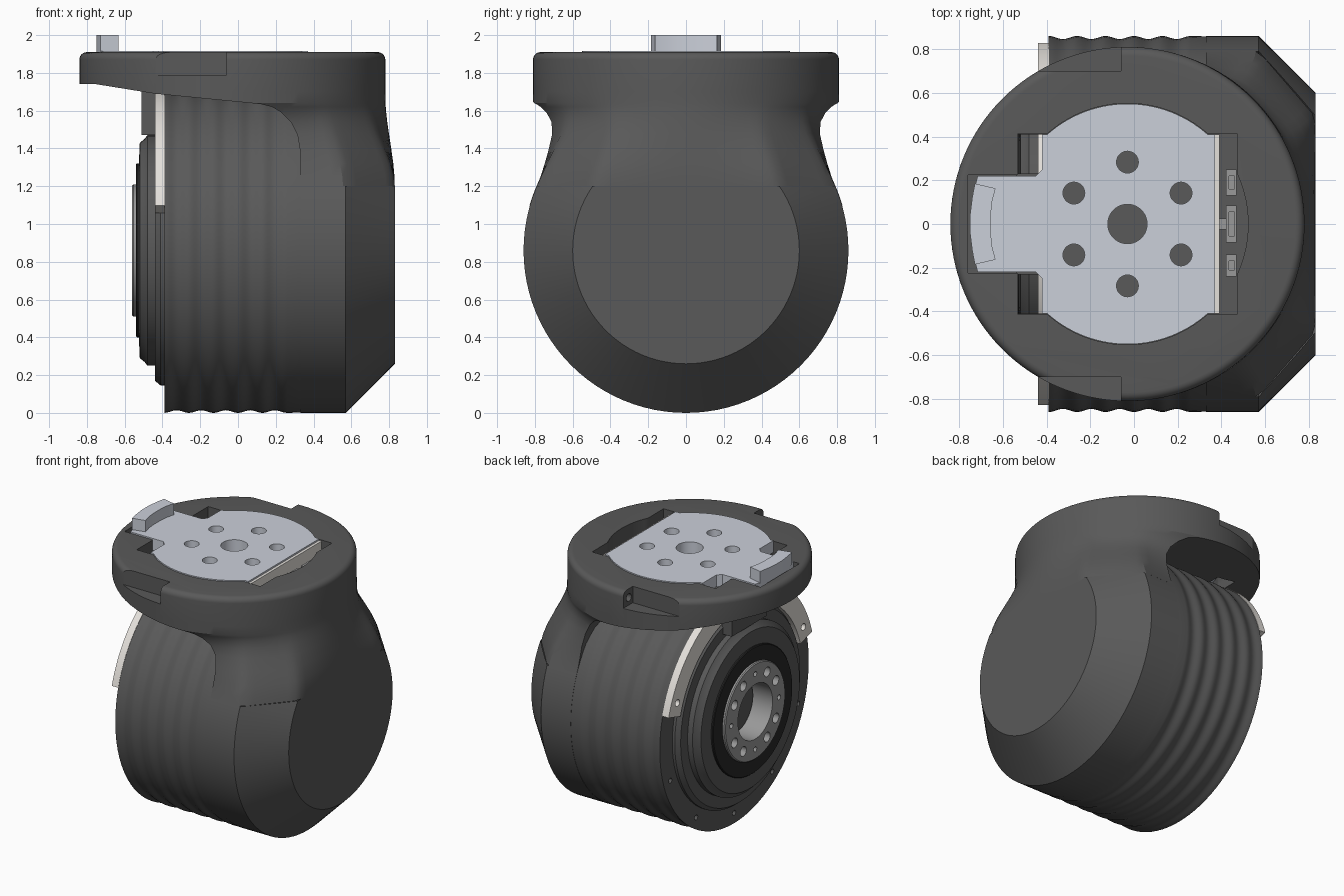
import bpy, bmesh, math
from math import sin, cos, pi, radians

if "Cube" in bpy.data.objects:
    bpy.data.objects.remove(bpy.data.objects["Cube"])

CZ = 0.86      # height of the drum axis
CX = -0.03     # centre of the vertical collar


def material(name, rgb):
    m = bpy.data.materials.new(name)
    m.diffuse_color = (*rgb, 1)
    m.use_nodes = True
    m.node_tree.nodes["Principled BSDF"].inputs["Base Color"].default_value = m.diffuse_color
    return m


DARK = material("dark_grey", (0.10, 0.10, 0.10))
BLACK = material("black", (0.02, 0.02, 0.02))
STEEL = material("pale_steel", (0.60, 0.63, 0.70))
GREY = material("mid_grey", (0.32, 0.32, 0.32))
CREAM = material("warm_white", (0.78, 0.75, 0.71))


def finish(name, bm, mat):
    bmesh.ops.remove_doubles(bm, verts=bm.verts, dist=1e-5)
    bmesh.ops.recalc_face_normals(bm, faces=bm.faces)
    me = bpy.data.meshes.new(name)
    bm.to_mesh(me)
    bm.free()
    ob = bpy.data.objects.new(name, me)
    bpy.context.collection.objects.link(ob)
    me.materials.append(mat)
    return ob


def loft(bm, rings, wrap=False):
    vs = [[bm.verts.new(p) for p in r] for r in rings]
    n = len(vs[0])
    for a, b in zip(vs, vs[1:] + vs[:1] if wrap else vs[1:]):
        for i in range(n):
            bm.faces.new((a[i], a[(i + 1) % n], b[(i + 1) % n], b[i]))
    return vs


def revolve(name, profile, mat, ring=False, n=96, keep_below=None):
    # profile of (x, radius) turned about the drum axis
    bm = bmesh.new()
    rings = [[(x, r * cos(2 * pi * i / n), CZ + r * sin(2 * pi * i / n)) for i in range(n)]
             for x, r in profile]
    vs = loft(bm, rings, ring)
    if not ring:
        for v in (vs[0], vs[-1]):
            bm.faces.new(v)
    if keep_below:
        bm.faces.ensure_lookup_table()
        bmesh.ops.bisect_plane(bm, geom=bm.verts[:] + bm.edges[:] + bm.faces[:],
                               plane_co=(0, 0, keep_below), plane_no=(0, 0, 1), clear_outer=True)
    return finish(name, bm, mat)


def prism(name, pts, axis, a, b, mat=DARK):
    # flat outline pushed along one axis from a to b
    place = {"x": lambda p, h: (h, p[0], p[1]), "y": lambda p, h: (p[0], h, p[1]),
             "z": lambda p, h: (p[0], p[1], h)}[axis]
    bm = bmesh.new()
    vs = loft(bm, [[place(p, h) for p in pts] for h in (a, b)])
    for v in vs:
        bm.faces.new(v)
    return finish(name, bm, mat)


def box(name, x0, x1, y0, y1, z0, z1, mat=DARK):
    return prism(name, [(x0, y0), (x1, y0), (x1, y1), (x0, y1)], "z", z0, z1, mat)


def disc(cx, cy, r, n=24):
    return [(cx + r * cos(2 * pi * i / n), cy + r * sin(2 * pi * i / n)) for i in range(n)]


def cut(ob, *cutters):
    for c in cutters:
        m = ob.modifiers.new("cut", "BOOLEAN")
        m.operation, m.solver, m.object = "DIFFERENCE", "EXACT", c
        bpy.context.view_layer.objects.active = ob
        bpy.ops.object.modifier_apply(modifier=m.name)
        bpy.data.objects.remove(c)


def axial_holes(ob, radius, spots, a, b):
    # holes along x at (angle, size) spots on a bolt circle
    for deg, r in spots:
        t = radians(deg)
        cut(ob, prism("hole", disc(radius * cos(t), CZ + radius * sin(t), r), "x", a, b))


# ribbed drum and chamfered rear cap
ribs = [(-0.39 + 0.65 * i / 50, 0.86 - 0.014 * sin(pi * i / 10) ** 2) for i in range(51)]
drum = revolve("ribbed_drum", ribs + [(0.34, 0.858)], DARK)
axial_holes(drum, 0.785, [(a, 0.018) for a in (200, 236, 270, 304, 340)], -0.5, -0.34)
revolve("rear_cap", [(0.33, 0.86), (0.57, 0.86), (0.83, 0.60), (0.83, 0.001)], DARK, keep_below=1.2)

# neck blending the drum outline into the round collar
N = 128


def neck_ring(z, t, k, inset=0.0):
    pts = []
    for i in range(N):
        f = 2 * pi * i / N
        c, s = cos(f), abs(sin(f))
        d = 0.81
        if c > 1e-6:
            d = min(0.86 / c, 0.79 / max(s, 1e-6), 0.3854 / (0.30 * c + 0.26 * s))
        r = d + (0.81 - d) * t - inset
        pts.append((CX + r * c, k * r * sin(f), z))
    return pts


waist = [(1.2, 1), (1.25, .977), (1.32, .957), (1.40, .944), (1.48, .935),
         (1.54, .940), (1.59, .960), (1.62, .983), (1.64, 1), (1.70, 1)]
rings = []
for z, k in waist:
    u = min(1, (z - 1.2) / 0.48)
    rings.append(neck_ring(z, u * u * (3 - 2 * u), k))
for i in range(7):
    a = pi / 2 * i / 6
    rings.append(neck_ring(1.87 + 0.04 * sin(a), 1, 1, 0.04 * (1 - cos(a))))
bm = bmesh.new()
vs = loft(bm, rings)
bm.faces.new(vs[0])
bm.faces.new(vs[-1])
housing = finish("neck_and_collar", bm, DARK)

# side opening under the collar, deck recess, side pockets
arch = [(-1, 1.1), (-1, 1.74), (-0.75, 1.74), (-0.44, 1.69), (0.12, 1.635), (0.18, 1.62),
        (0.23, 1.59), (0.28, 1.54), (0.315, 1.47), (0.33, 1.38), (0.33, 1.1)]
cut(housing,
    prism("arch", arch, "y", -1, 1),
    box("deck_recess", -0.53, 0.47, -0.413, 0.413, 1.76, 2),
    prism("round_recess", disc(CX, 0, 0.552, 96), "z", 1.765, 2),
    box("tab_slot", -0.76, -0.5, -0.225, 0.225, 1.84, 2),
    box("front_slot_a", -0.53, -0.38, 0.23, 0.41, 1.5, 1.8),
    box("front_slot_b", -0.53, -0.38, -0.41, -0.23, 1.5, 1.8))
for s in (-1, 1):
    y0, y1 = sorted((0.70 * s, 0.95 * s))
    cut(housing, box("pocket", -0.6, -0.06, y0, y1, 1.79, 2),
        prism("screw_hole", disc(0.745 * s, 1.845, 0.028), "x", -0.1, 0.02))

# mounting plate with tab
arc = [(CX + 0.55 * cos(radians(a)), 0.55 * sin(radians(a))) for a in range(48, 133, 3)]
half = [(0.37, 0.409)] + arc + [(-0.42, 0.409), (-0.42, 0.25), (-0.45, 0.22), (-0.715, 0.22),
                                (-0.735, 0.14), (-0.747, 0.06)]
plate = prism("mounting_plate", half + [(x, -y) for x, y in reversed(half)], "z", 1.83, 1.917, STEEL)
cut(plate, prism("hole", disc(CX, 0, 0.09, 40), "z", 1.7, 2))
for i in range(6):
    a = radians(30 + 60 * i)
    cut(plate, prism("hole", disc(CX + 0.283 * cos(a), 0.283 * sin(a), 0.05, 32), "z", 1.7, 2))
hook = [(-0.728, 0.185), (-0.74, 0.12), (-0.75, 0.04)]
inner = [(-0.655, -0.04), (-0.65, -0.10), (-0.633, -0.163)]
prism("plate_hook", hook + [(x, -y) for x, y in reversed(hook)] +
      list(reversed(inner)) + [(x, -y) for x, y in inner], "z", 1.91, 2.0, STEEL)
box("plate_edge_strip", 0.37, 0.39, -0.41, 0.41, 1.79, 1.905, CREAM)

# connectors in the deck slot
for i, (y0, y1) in enumerate([(0.13, 0.25), (-0.085, 0.085), (-0.24, -0.14)]):
    c = box(f"connector_{i + 1}", 0.42, 0.468, y0, y1, 1.75, 1.84, GREY)
    cut(c, box("socket", 0.435, 0.46, y0 + 0.03, y1 - 0.03, 1.81, 1.9))
box("connector_key", 0.39, 0.425, -0.025, 0.025, 1.75, 1.82, GREY)

# clamp arc around the drum face
angles = [16 + 148 * i / 60 for i in range(61)]
band = [(0.862 * cos(radians(a)), CZ + 0.862 * sin(radians(a))) for a in angles]
band += [(0.72 * cos(radians(a)), CZ + 0.72 * sin(radians(a))) for a in reversed(angles)]
clamp = prism("clamp_arc", band, "x", -0.44, -0.388, CREAM)
axial_holes(clamp, 0.79, [(a, 0.025) for a in (23, 157)], -0.5, -0.40)
box("clamp_latch", -0.51, -0.43, -0.2, 0.2, 1.47, 1.71)

# stepped output side: shoulder, cover, seal and bolted flange
revolve("shoulder_ring", [(-0.38, 0.715), (-0.41, 0.715), (-0.44, 0.69), (-0.44, 0.30), (-0.38, 0.30)],
        DARK, ring=True)
revolve("output_cover", [(-0.43, 0.61), (-0.48, 0.61), (-0.495, 0.59), (-0.52, 0.57), (-0.525, 0.46),
                         (-0.43, 0.30)], DARK, ring=True)
revolve("seal_ring", [(-0.45, 0.46), (-0.535, 0.46), (-0.54, 0.455), (-0.54, 0.33), (-0.45, 0.33)],
        BLACK, ring=True)
flange = revolve("output_flange", [(-0.40, 0.35), (-0.553, 0.35), (-0.56, 0.343), (-0.56, 0.20),
                                   (-0.40, 0.20)], GREY, ring=True)
axial_holes(flange, 0.275, [(30 * i, 0.018 if i % 3 == 0 else 0.035) for i in range(12)], -0.6, -0.50)

# shade smooth, keep edges sharp
bpy.ops.object.select_all(action="DESELECT")
for ob in bpy.context.scene.objects:
    ob.select_set(True)
    bpy.context.view_layer.objects.active = ob
bpy.ops.object.shade_smooth_by_angle(angle=radians(28))
